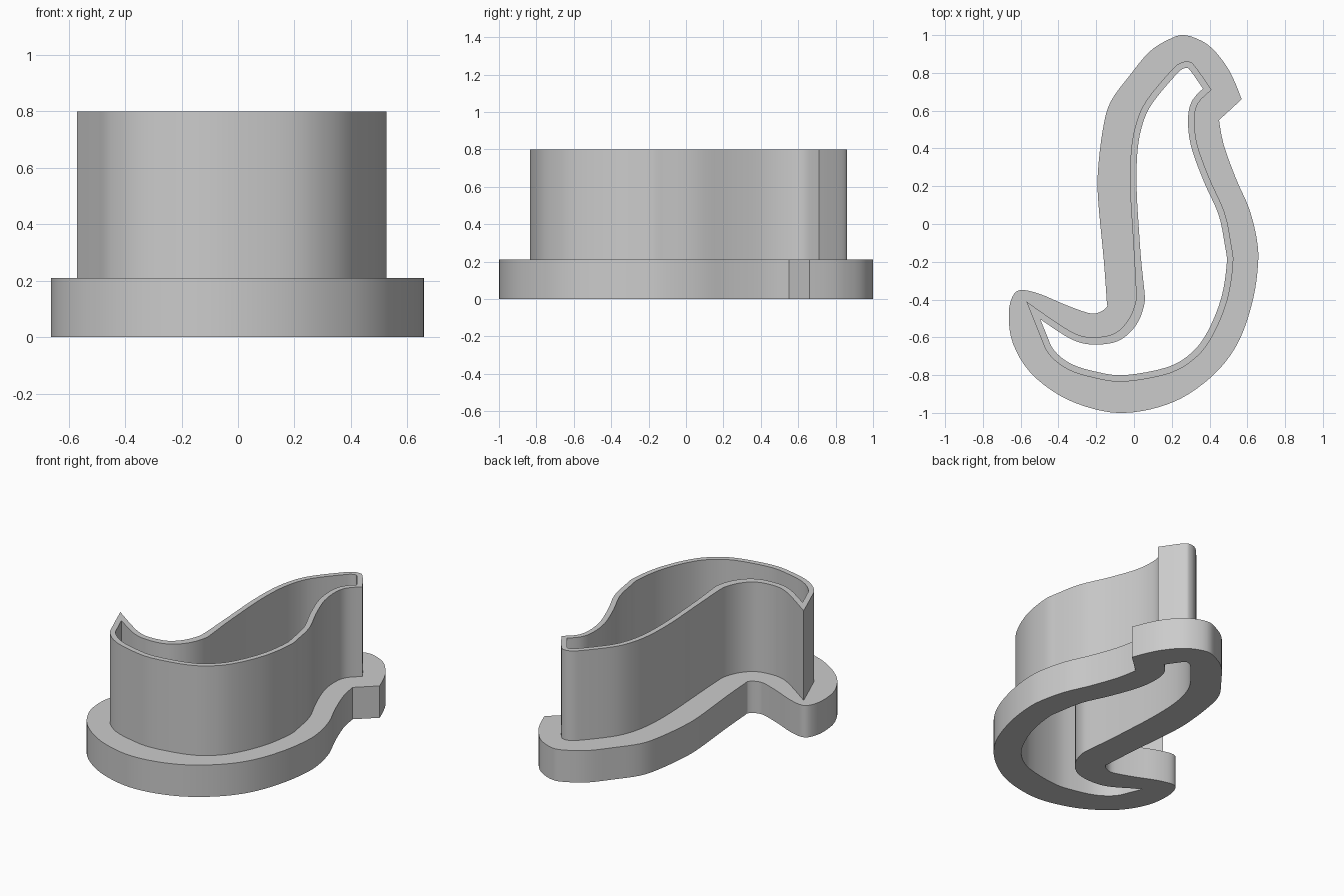
import bpy
import bmesh
import math
from mathutils import Vector
from mathutils.geometry import intersect_point_line

cube = bpy.data.objects.get("Cube")
if cube:
    bpy.data.objects.remove(cube, do_unlink=True)

FLANGE_TOP = 0.21
WALL_TOP = 0.8

# Clockwise control points; a third entry marks a sharp corner
flange_path = [
    (.27, 1), (.39, .95), (.48, .85), (.53, .76), (.57, .66, True), (.45, .55, True),
    (.475, .42), (.54, .24), (.61, .08), (.65, -.08), (.657, -.21), (.63, -.4),
    (.56, -.61), (.45, -.77), (.29, -.9), (.13, -.97), (-.05, -1), (-.21, -.98),
    (-.39, -.91), (-.55, -.785), (-.64, -.635), (-.663, -.5), (-.65, -.4),
    (-.605, -.35), (-.5, -.37), (-.37, -.425), (-.245, -.47), (-.19, -.47),
    (-.145, -.44), (-.145, -.4), (-.16, -.19), (-.19, .13), (-.19, .29),
    (-.165, .5), (-.125, .645), (-.02, .79), (.08, .91), (.18, .975)]
wall_path = [
    (.285, .86), (.315, .845), (.37, .77), (.41, .71, True), (.34, .64),
    (.32, .555), (.335, .42), (.4, .24), (.48, .06), (.515, -.11), (.525, -.21),
    (.495, -.4), (.42, -.585), (.33, -.705), (.19, -.79), (-.05, -.835),
    (-.21, -.815), (-.35, -.77), (-.45, -.69), (-.5, -.585), (-.57, -.41, True),
    (-.405, -.525), (-.3, -.585), (-.21, -.6), (-.105, -.58), (-.035, -.515),
    (.005, -.425), (.01, -.345), (-.005, -.08), (-.02, .185), (-.015, .395),
    (.015, .545), (.07, .66), (.19, .805), (.24, .85)]


def smooth_loop(path, steps=4):
    """Closed Catmull-Rom loop that breaks its tangent at sharp corners."""
    pts = [Vector(p[:2]) for p in path]
    sharp = [len(p) > 2 for p in path]
    n = len(pts)
    loop = []
    for i in range(n):
        j = (i + 1) % n
        a, b = pts[i], pts[j]
        before = a if sharp[i] else pts[i - 1]
        after = b if sharp[j] else pts[(j + 1) % n]
        ta, tb = (b - before) / 2, (after - a) / 2
        for s in range(steps):
            t = s / steps
            h = t * t * (3 - 2 * t)
            loop.append(a * (1 - h) + b * h
                        + ta * t * (1 - t) ** 2 - tb * t * t * (1 - t))
    return loop


def gap(p, loop):
    """Distance from a point to a closed loop."""
    best = math.inf
    for i, b in enumerate(loop):
        a = loop[i - 1]
        hit, t = intersect_point_line(p, a, b)
        near = a.lerp(b, min(max(t, 0), 1))
        best = min(best, (p - near).length)
    return best


def inset_loop(loop):
    """Mitred inward offset, a little thicker around the inside of the bend."""
    bend = Vector((-.02, -.48))
    result = []
    n = len(loop)
    for i, p in enumerate(loop):
        d1 = (p - loop[i - 1]).normalized()
        d2 = (loop[(i + 1) % n] - p).normalized()
        n1, n2 = Vector((d1.y, -d1.x)), Vector((d2.y, -d2.x))
        mitre = (n1 + n2) / (1 + n1.dot(n2))
        width = .034 + .016 * math.exp(-((p - bend).length / .2) ** 2)
        q = p + mitre * width
        if gap(q, loop) > width * .9:
            result.append(q)
    return result


def ring_prism(name, outer, inner, z0, z1, material):
    """Fill between two loops and extrude the band upward."""
    bm = bmesh.new()
    edges = []
    for loop in (outer, inner):
        verts = [bm.verts.new((p.x, p.y, z0)) for p in loop]
        edges += [bm.edges.new((verts[i - 1], v)) for i, v in enumerate(verts)]
    bmesh.ops.triangle_fill(bm, use_beauty=True, edges=edges)
    top = bmesh.ops.extrude_face_region(bm, geom=bm.faces[:], use_keep_orig=True)
    moved = [g for g in top["geom"] if isinstance(g, bmesh.types.BMVert)]
    bmesh.ops.translate(bm, verts=moved, vec=(0, 0, z1 - z0))
    bmesh.ops.recalc_face_normals(bm, faces=bm.faces[:])
    mesh = bpy.data.meshes.new(name)
    bm.to_mesh(mesh)
    bm.free()
    mesh.materials.append(material)
    obj = bpy.data.objects.new(name, mesh)
    bpy.context.collection.objects.link(obj)
    bpy.ops.object.select_all(action='DESELECT')
    obj.select_set(True)
    bpy.context.view_layer.objects.active = obj
    bpy.ops.object.shade_smooth_by_angle(angle=math.radians(30))
    return obj


grey = bpy.data.materials.new("light_grey_plastic")
grey.use_nodes = True
colour = (.6, .6, .6, 1)
grey.diffuse_color = colour
grey.node_tree.nodes["Principled BSDF"].inputs["Base Color"].default_value = colour

# Wide grip flange below, thin cutting wall above, one shared opening
flange_outline = smooth_loop(flange_path)
wall_outline = smooth_loop(wall_path)
opening = inset_loop(wall_outline)
ring_prism("grip_flange", flange_outline, opening, 0, FLANGE_TOP, grey)
ring_prism("cutting_wall", wall_outline, opening, FLANGE_TOP, WALL_TOP, grey)
